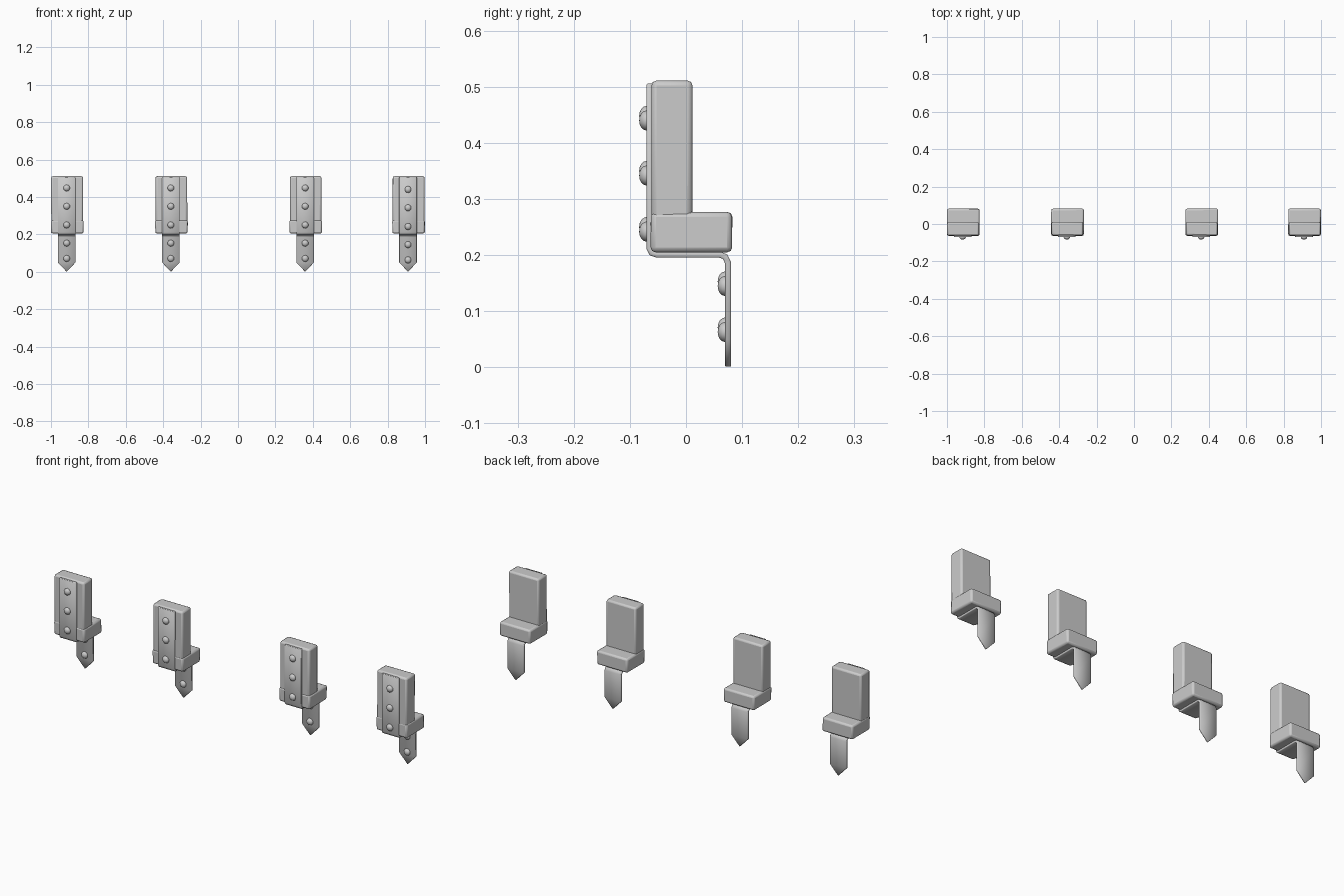
import bpy, bmesh, math, random
from mathutils import Matrix, Vector

random.seed(4)
if "Cube" in bpy.data.objects:
    bpy.data.objects.remove(bpy.data.objects["Cube"])

grey = bpy.data.materials.new("plain grey")
grey.use_nodes = True
colour = (0.6, 0.6, 0.6, 1)
grey.diffuse_color = colour
grey.node_tree.nodes["Principled BSDF"].inputs["Base Color"].default_value = colour


def finish(bm, name, angle=40, bevel=0, segments=1, thickness=0):
    bmesh.ops.recalc_face_normals(bm, faces=bm.faces)
    mesh = bpy.data.meshes.new(name)
    bm.to_mesh(mesh)
    bm.free()
    mesh.materials.append(grey)
    obj = bpy.data.objects.new(name, mesh)
    bpy.context.collection.objects.link(obj)
    if thickness:
        mod = obj.modifiers.new("thickness", "SOLIDIFY")
        mod.thickness = thickness
        mod.offset = 0
    if bevel:
        mod = obj.modifiers.new("worn edges", "BEVEL")
        mod.width = bevel
        mod.segments = segments
        mod.limit_method = "ANGLE"
        mod.angle_limit = math.radians(50)
    bpy.ops.object.select_all(action="DESELECT")
    obj.select_set(True)
    bpy.context.view_layer.objects.active = obj
    bpy.ops.object.shade_smooth_by_angle(angle=math.radians(angle))
    return obj


def block(name, x, half, low, high):
    # Rounded block, its corners slightly uneven as if hewn
    bm = bmesh.new()
    bmesh.ops.create_cube(bm, size=1)
    size = Vector((2 * half, high[0] - low[0], high[1] - low[1]))
    centre = Vector((x, (low[0] + high[0]) / 2, (low[1] + high[1]) / 2))
    for v in bm.verts:
        v.co = Vector(a * b for a, b in zip(v.co, size)) + centre
        v.co -= Vector((v.co.x - x, v.co.y - centre.y, 0)) * random.uniform(0, 0.03)
    finish(bm, name, 50, 0.009, 2)


def strap(name, x, half):
    # Metal band: down the front, under the foot, down to a pointed end
    path = [(-0.065, 0.506), (-0.065, 0.212), (-0.061, 0.204), (-0.052, 0.201),
            (0.06, 0.201), (0.07, 0.197), (0.075, 0.186), (0.075, 0.05)]
    bm = bmesh.new()
    rows = [[bm.verts.new((x + s * half, y, z)) for s in (-1, 1)] for y, z in path]
    for a, b in zip(rows, rows[1:]):
        bm.faces.new((a[0], a[1], b[1], b[0]))
    tip = bm.verts.new((x, path[-1][0], 0))
    bm.faces.new((rows[-1][0], rows[-1][1], tip))
    finish(bm, name, 40, 0.002, 1, 0.011)


def rivet(name, x, y, z):
    # Domed head facing the front
    bm = bmesh.new()
    bmesh.ops.create_uvsphere(bm, u_segments=10, v_segments=8, radius=0.018)
    bmesh.ops.bisect_plane(bm, geom=bm.verts[:] + bm.edges[:] + bm.faces[:],
                           plane_co=(0, 0, -0.002), plane_no=(0, 0, 1), clear_inner=True)
    for v in bm.verts:
        v.co.z *= 0.75
    bmesh.ops.transform(bm, verts=bm.verts, matrix=Matrix.Translation((x, y, z))
                        @ Matrix.Rotation(math.pi / 2, 4, "X"))
    finish(bm, name, 60)


# Four matching brackets; the last has its rivets slightly lower
for i, (x, drop) in enumerate([(-0.913, 0), (-0.356, 0), (0.362, 0), (0.912, 0.008)], 1):
    block(f"post_{i}", x, 0.086, (-0.062, 0.21), (0.012, 0.511))
    block(f"foot_{i}", x, 0.088, (-0.064, 0.205), (0.083, 0.277))
    strap(f"strap_{i}", x - 0.003, 0.047)
    for j, z in enumerate((0.448, 0.35, 0.25), 1):
        rivet(f"upper_rivet_{i}_{j}", x - 0.003, -0.07, z - drop)
    for j, z in enumerate((0.153, 0.071), 1):
        rivet(f"lower_rivet_{i}_{j}", x - 0.003, 0.07, z - drop)
